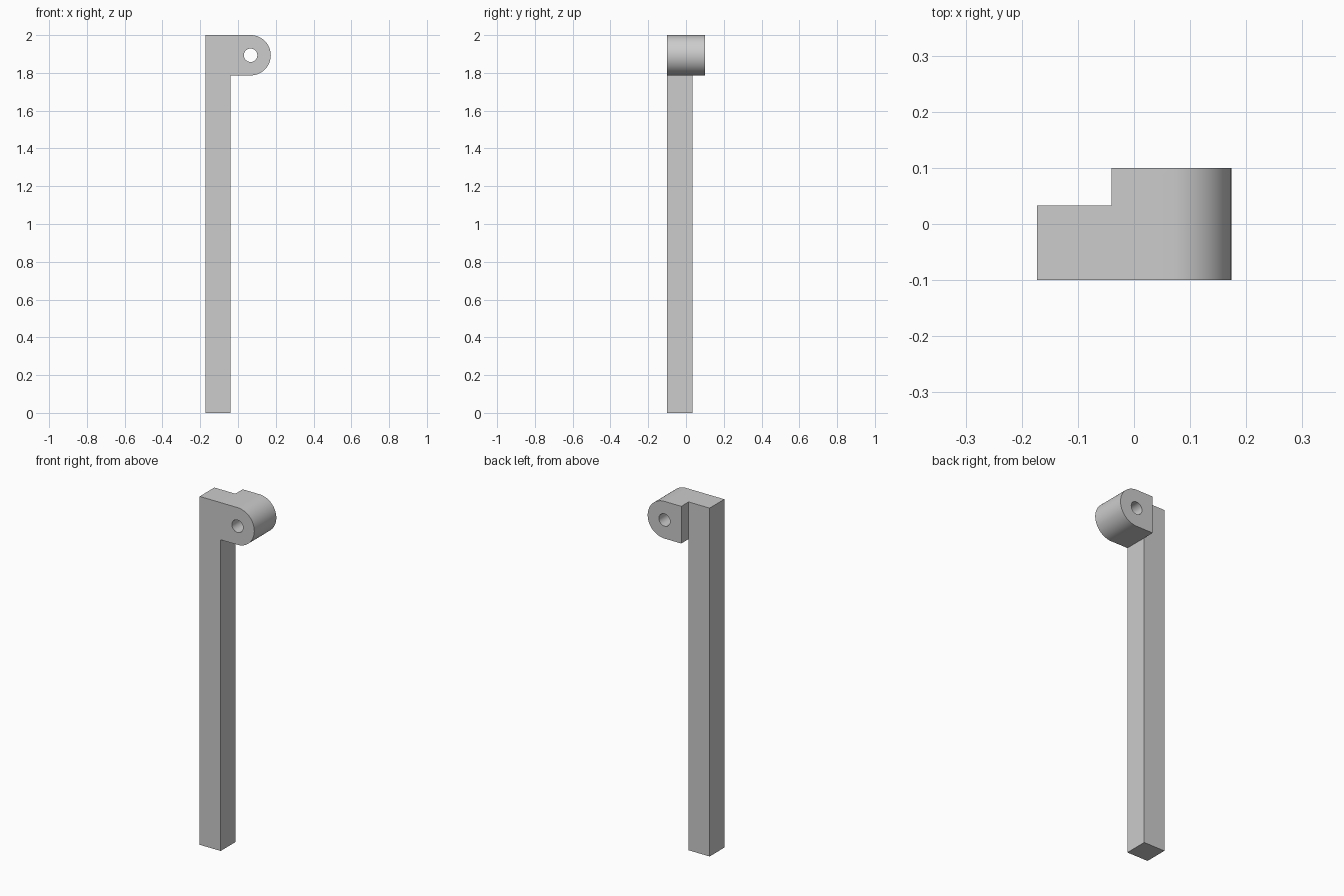
import bpy, bmesh, math

default = bpy.data.objects.get("Cube")
if default:
    bpy.data.objects.remove(default, do_unlink=True)

LEFT, POST_X = -0.1733, -0.04       # post sides
FRONT, POST_Y, BACK = -0.1, 0.0333, 0.1
TOP, R, HOLE_R = 2.0, 0.1067, 0.0355
EYE_X, EYE_Z = 0.0667, TOP - R      # centre of the rounded eye

grey = bpy.data.materials.new("plain grey")
grey.use_nodes = True
color = (0.604, 0.604, 0.604, 1)
grey.diffuse_color = color
grey.node_tree.nodes["Principled BSDF"].inputs["Base Color"].default_value = color


def prism(name, outline, y0, y1):
    """Extrude an x-z outline from y0 to y1."""
    bm = bmesh.new()
    face = bm.faces.new([bm.verts.new((x, y0, z)) for x, z in outline])
    grown = bmesh.ops.extrude_face_region(bm, geom=[face])["geom"]
    verts = [v for v in grown if isinstance(v, bmesh.types.BMVert)]
    bmesh.ops.translate(bm, vec=(0, y1 - y0, 0), verts=verts)
    bmesh.ops.recalc_face_normals(bm, faces=bm.faces)
    mesh = bpy.data.meshes.new(name)
    bm.to_mesh(mesh)
    bm.free()
    mesh.materials.append(grey)
    obj = bpy.data.objects.new(name, mesh)
    bpy.context.collection.objects.link(obj)
    return obj


def arc(radius, start, end, steps):
    angles = [math.radians(start + (end - start) * i / steps) for i in range(steps + 1)]
    return [(EYE_X + radius * math.cos(a), EYE_Z + radius * math.sin(a)) for a in angles]


# Post with a rounded eye at the top, full depth
outline = [(LEFT, 0), (POST_X, 0), (POST_X, TOP - 2 * R)]
outline += arc(R, -90, 90, 48) + [(LEFT, TOP)]
post = prism("post_with_eye", outline, FRONT, BACK)

# Pin hole, and the relief that thins the post behind
pin_hole = prism("pin_hole_cutter", arc(HOLE_R, 0, 360, 48)[:-1], FRONT - 0.1, BACK + 0.1)
relief = prism("relief_cutter", [(LEFT - 0.1, -0.1), (POST_X, -0.1),
                                 (POST_X, TOP + 0.1), (LEFT - 0.1, TOP + 0.1)],
               POST_Y, BACK + 0.1)

bpy.ops.object.select_all(action="DESELECT")
bpy.context.view_layer.objects.active = post
post.select_set(True)
for cutter in (pin_hole, relief):
    cutter.hide_render = True
    mod = post.modifiers.new(cutter.name, "BOOLEAN")
    mod.operation, mod.solver, mod.object = "DIFFERENCE", "EXACT", cutter
    bpy.ops.object.modifier_apply(modifier=mod.name)
    bpy.data.objects.remove(cutter, do_unlink=True)

bpy.ops.object.shade_smooth_by_angle(angle=math.radians(30))
